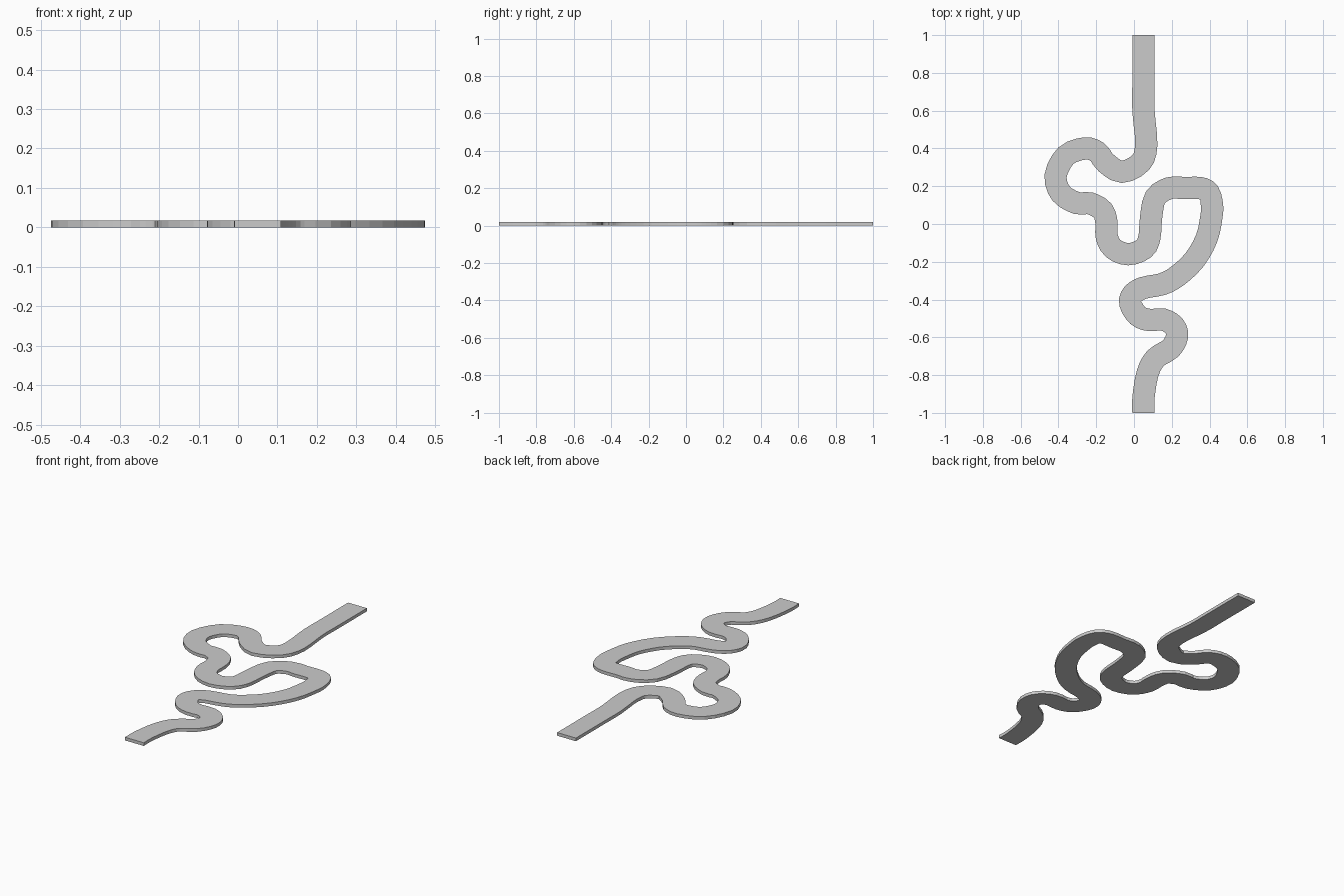
import bpy, bmesh
from mathutils import Vector

if "Cube" in bpy.data.objects:
    bpy.data.objects.remove(bpy.data.objects["Cube"])

WIDTH, THICK, STEPS = 0.118, 0.018, 3

# centre line of the winding path, from back to front
PATH = [(0.05, 1), (0.05, 0.75), (0.05, 0.6), (0.065, 0.42), (0.035, 0.325), (-0.065, 0.276),
        (-0.15, 0.325), (-0.193, 0.38), (-0.26, 0.4), (-0.36, 0.362), (-0.415, 0.255),
        (-0.385, 0.16), (-0.3, 0.11), (-0.235, 0.11), (-0.165, 0.07), (-0.145, 0),
        (-0.145, -0.065), (-0.11, -0.13), (-0.03, -0.16), (0.053, -0.13), (0.082, -0.07),
        (0.09, 0.03), (0.113, 0.14), (0.188, 0.19), (0.27, 0.19), (0.35, 0.19),
        (0.395, 0.167), (0.413, 0.1), (0.41, 0.04), (0.385, -0.075), (0.32, -0.19),
        (0.23, -0.275), (0.15, -0.318), (0.05, -0.338), (-0.005, -0.37), (-0.02, -0.42),
        (0.02, -0.485), (0.08, -0.508), (0.155, -0.506), (0.212, -0.54), (0.228, -0.595),
        (0.193, -0.66), (0.115, -0.71), (0.072, -0.79), (0.05, -0.92), (0.05, -1)]


def smooth_path(points):
    """Interpolated (position, direction) samples along the points."""
    p = [Vector(q) for q in points]
    p = [p[0]] + p + [p[-1]]
    out = []
    for i in range(1, len(p) - 2):
        a, b = p[i], p[i + 1]
        ta, tb = (b - p[i - 1]) / 2, (p[i + 2] - a) / 2
        for k in range(STEPS + (i == len(p) - 3)):
            t = k / STEPS
            pos = (a * (2*t**3 - 3*t**2 + 1) + ta * (t**3 - 2*t**2 + t)
                   + b * (3*t**2 - 2*t**3) + tb * (t**3 - t**2))
            tan = (a * (6*t*t - 6*t) + ta * (3*t*t - 4*t + 1)
                   + b * (6*t - 6*t*t) + tb * (3*t*t - 2*t))
            out.append((pos, tan.normalized()))
    out[0] = (out[0][0], Vector((0, -1)))
    out[-1] = (out[-1][0], Vector((0, -1)))
    return out


def offset_edge(samples, dist):
    """Edge beside the path; points that would fold back stay put."""
    edge = []
    for pos, d in samples:
        q = pos + Vector((-d.y, d.x)) * dist
        if edge and (q - edge[-1]).dot(d) <= 0.001:
            q = edge[-1].copy()
        edge.append(q)
    return edge


# flat ribbon, then thickened
samples = smooth_path(PATH)
bm = bmesh.new()
rows = [[bm.verts.new((q.x, q.y, 0)) for q in offset_edge(samples, s * WIDTH / 2)]
        for s in (-1, 1)]
for i in range(len(samples) - 1):
    bm.faces.new((rows[0][i], rows[0][i + 1], rows[1][i + 1], rows[1][i]))
bmesh.ops.remove_doubles(bm, verts=bm.verts[:], dist=0.0005)
ext = bmesh.ops.extrude_face_region(bm, geom=bm.faces[:], use_keep_orig=True)
top = [g for g in ext["geom"] if isinstance(g, bmesh.types.BMVert)]
bmesh.ops.translate(bm, verts=top, vec=(0, 0, THICK))
bmesh.ops.recalc_face_normals(bm, faces=bm.faces[:])

mesh = bpy.data.meshes.new("winding_path")
bm.to_mesh(mesh)
bm.free()
bpy.context.collection.objects.link(bpy.data.objects.new("winding_path", mesh))
